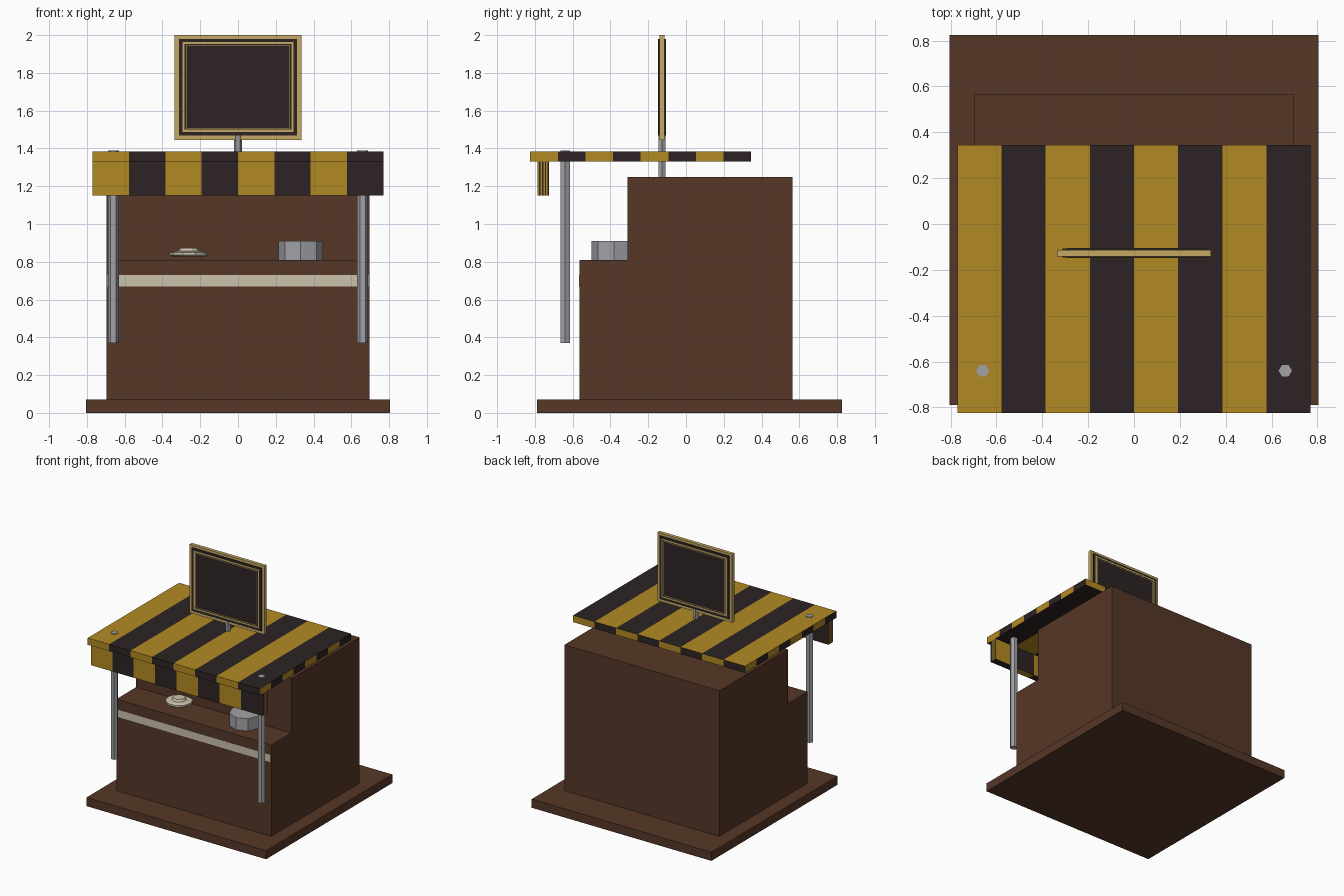
import bpy, bmesh, math
from mathutils import Vector

if "Cube" in bpy.data.objects:
    bpy.data.objects.remove(bpy.data.objects["Cube"], do_unlink=True)


def material(name, rgb):
    m = bpy.data.materials.new(name)
    m.use_nodes = True
    col = (*rgb, 1)
    m.diffuse_color = col
    m.node_tree.nodes["Principled BSDF"].inputs["Base Color"].default_value = col
    return m


BROWN = material("dark_brown_wood", (0.092, 0.038, 0.02))
GOLD = material("gold_cloth", (0.45, 0.255, 0.017))
DARK = material("dark_cloth", (0.026, 0.017, 0.017))
CREAM = material("cream", (0.6, 0.54, 0.41))
GREY = material("grey_metal", (0.36, 0.365, 0.385))
TAN = material("pale_gold_trim", (0.56, 0.4, 0.125))


def finish(name, bm, *mats):
    me = bpy.data.meshes.new(name)
    bm.to_mesh(me)
    bm.free()
    for m in mats:
        me.materials.append(m)
    ob = bpy.data.objects.new(name, me)
    bpy.context.collection.objects.link(ob)
    return ob


def add_box(bm, lo, hi):
    lo, hi = Vector(lo), Vector(hi)
    vs = bmesh.ops.create_cube(bm, size=1)["verts"]
    for v in vs:
        v.co = (lo + hi) / 2 + v.co * (hi - lo)


def box(name, lo, hi, mat):
    bm = bmesh.new()
    add_box(bm, lo, hi)
    return finish(name, bm, mat)


def lathe(name, centre, profile, sides, mat):
    """Turn a closed profile of (radius, height) rings into a solid."""
    bm = bmesh.new()
    rings = []
    for r, z in profile:
        rings.append([bm.verts.new((centre[0] + r * math.cos(a), centre[1] + r * math.sin(a), z))
                      for a in (math.tau * i / sides for i in range(sides))])
    for low, high in zip(rings, rings[1:]):
        for i in range(sides):
            j = (i + 1) % sides
            bm.faces.new((low[i], low[j], high[j], high[i]))
    bm.faces.new(rings[0][::-1])
    bm.faces.new(rings[-1])
    return finish(name, bm, mat)


def striped_box(name, lo, hi, stripes=8):
    """Box whose faces each carry alternating stripes, starting gold on the left."""
    bm = bmesh.new()
    (x0, y0, z0), (x1, y1, z1) = lo, hi
    dx, dy, dz = x1 - x0, y1 - y0, z1 - z0
    # corner, direction across the stripes, direction along the stripes
    sides = [
        ((x0, y0, z0), (dx, 0, 0), (0, 0, dz)),
        ((x1, y0, z0), (0, dy, 0), (0, 0, dz)),
        ((x1, y1, z0), (-dx, 0, 0), (0, 0, dz)),
        ((x0, y1, z0), (0, -dy, 0), (0, 0, dz)),
        ((x0, y0, z1), (dx, 0, 0), (0, dy, 0)),
        ((x0, y1, z0), (dx, 0, 0), (0, -dy, 0)),
    ]
    for corner, across, along in sides:
        c, u, v = Vector(corner), Vector(across), Vector(along)
        for i in range(stripes):
            a, b = c + u * i / stripes, c + u * (i + 1) / stripes
            f = bm.faces.new([bm.verts.new(p) for p in (a, b, b + v, a + v)])
            f.material_index = i % 2
    bmesh.ops.remove_doubles(bm, verts=bm.verts, dist=1e-5)
    return finish(name, bm, GOLD, DARK)


def line_frame(name, half_w, z0, z1, width, y0, y1, mat):
    """Rectangular outline made of four thin bars."""
    bm = bmesh.new()
    for s in (-1, 1):
        xa, xb = sorted((s * half_w, s * (half_w - width)))
        add_box(bm, (xa, y0, z0), (xb, y1, z1))
    for z in (z0, z1 - width):
        add_box(bm, (width - half_w, y0, z), (half_w - width, y1, z + width))
    return finish(name, bm, mat)


# Stall body
box("base_board", (-0.805, -0.79, 0), (0.805, 0.825, 0.07), BROWN)
box("main_cabinet", (-0.695, -0.31, 0.07), (0.695, 0.565, 1.25), BROWN)
box("front_counter", (-0.695, -0.565, 0.07), (0.695, -0.31, 0.81), BROWN)
box("counter_band", (-0.69, -0.567, 0.67), (0.69, -0.56, 0.73), CREAM)

# Striped canopy and its hanging front
striped_box("canopy", (-0.77, -0.825, 1.33), (0.77, 0.345, 1.385))
striped_box("canopy_valance", (-0.77, -0.785, 1.15), (0.77, -0.725, 1.33))

# Canopy poles
for side, sx in (("right", -1), ("left", 1)):
    lathe(side + "_pole", (sx * 0.66, -0.64), [(0.029, 0.37), (0.029, 1.39)], 6, GREY)

# Sign on its post, the same on both faces
SIGN_Y = -0.127
lathe("sign_post", (0, SIGN_Y), [(0.02, 1.25), (0.02, 1.47)], 6, GREY)
box("sign_board", (-0.335, SIGN_Y - 0.014, 1.445), (0.335, SIGN_Y + 0.014, 2.0), TAN)
box("sign_panel", (-0.312, SIGN_Y - 0.02, 1.468), (0.312, SIGN_Y + 0.02, 1.98), DARK)
for name, half_w, inset, width in (("sign_outer_line", 0.293, 0, 0.011),
                                   ("sign_inner_line", 0.276, 0.017, 0.004)):
    line_frame(name, half_w, 1.488 + inset, 1.963 - inset, width,
               SIGN_Y - 0.022, SIGN_Y + 0.022, TAN)

# Things on the counter
lathe("plate", (-0.26, -0.382),
      [(0.09, 0.828), (0.102, 0.836), (0.102, 0.85), (0.07, 0.857),
       (0.055, 0.857), (0.045, 0.873), (0.03, 0.873)], 10, CREAM)
lathe("pot", (0.332, -0.382), [(0.118, 0.81), (0.118, 0.91)], 8, GREY)
